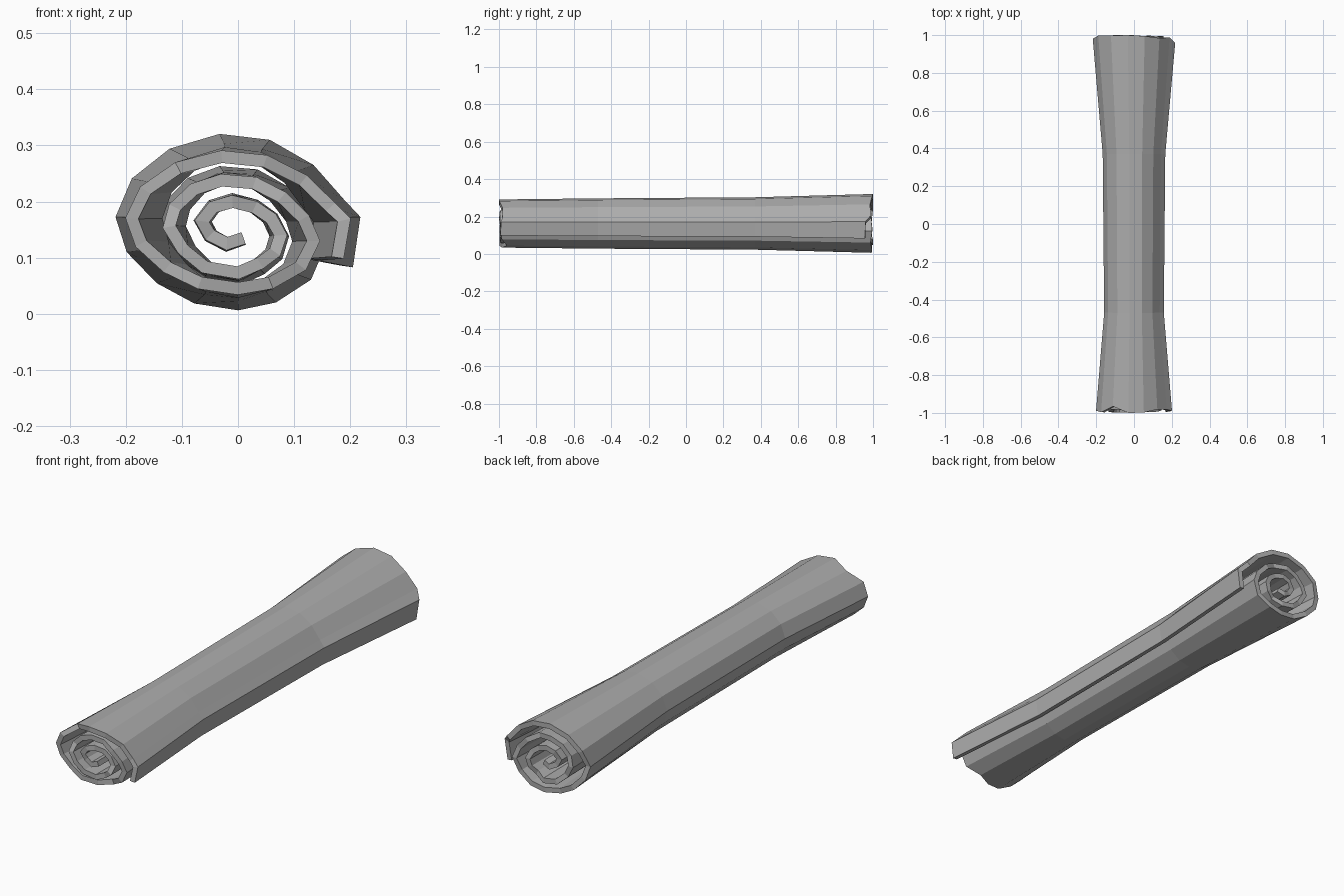
import bpy
import bmesh
import random

cube = bpy.data.objects.get("Cube")
if cube:
    bpy.data.objects.remove(cube, do_unlink=True)

random.seed(4)

# Grey sheet material
grey = bpy.data.materials.new("sheet grey")
grey.use_nodes = True
colour = (0.42, 0.42, 0.42, 1)
grey.diffuse_color = colour
grey.node_tree.nodes["Principled BSDF"].inputs["Base Color"].default_value = colour

# Spiral cross-section of the sheet, from the core out to the loose flap (x, z)
SPIRAL = [
    (.01, .135), (-.02, .125), (-.05, .14), (-.065, .165), (-.045, .19),
    (-.01, .2), (.03, .19), (.06, .17), (.077, .14), (.067, .11), (.04, .09),
    (0, .073), (-.06, .083), (-.1, .115), (-.125, .155), (-.115, .19),
    (-.08, .222), (-.03, .238), (.03, .233), (.08, .208), (.12, .17),
    (.138, .13), (.115, .085), (.06, .055), (0, .045), (-.07, .055),
    (-.13, .083), (-.178, .125), (-.195, .17), (-.17, .22), (-.11, .26),
    (-.03, .28), (.05, .272), (.12, .238), (.17, .19), (.195, .167), (.183, .1),
]
CENTRE_Z = .1625

# Stations along the roll: y, width scale, height scale (pinched waist, flared ends)
STATIONS = [(-1, .97, 1), (-.47, .75, 1.05), (.37, .79, 1.1), (1, 1.06, 1.25)]
last = len(SPIRAL) - 1


def ragged(i, back):
    """Depth of the torn edge at one column of the sheet."""
    if i == 31:
        return 0
    depth = random.uniform(0, .02)
    if back and i >= last - 1:
        depth += .035
    if not back and i in (23, 30):
        depth += .025
    return depth


# Rolled sheet: a grid swept along y, thickened afterwards
bm = bmesh.new()
rows = []
for y, sx, sz in STATIONS:
    row = []
    for i, (x, z) in enumerate(SPIRAL):
        w = .25 + .75 * min(1, i / 26)      # inner turns flare less
        end = abs(y) == 1
        yy = y * (1 - ragged(i, y > 0)) if end else y
        row.append(bm.verts.new((x * (1 + (sx - 1) * w), yy,
                                 CENTRE_Z + (z - CENTRE_Z) * (1 + (sz - 1) * w))))
    rows.append(row)
for a, b in zip(rows, rows[1:]):
    for i in range(last):
        bm.faces.new((a[i], a[i + 1], b[i + 1], b[i]))

mesh = bpy.data.meshes.new("rolled_sheet")
bm.to_mesh(mesh)
bm.free()
mesh.materials.append(grey)
roll = bpy.data.objects.new("rolled_sheet", mesh)
bpy.context.collection.objects.link(roll)

# Sheet thickness
shell = roll.modifiers.new("thickness", 'SOLIDIFY')
shell.thickness = .022
shell.offset = 0
shell.use_even_offset = True
